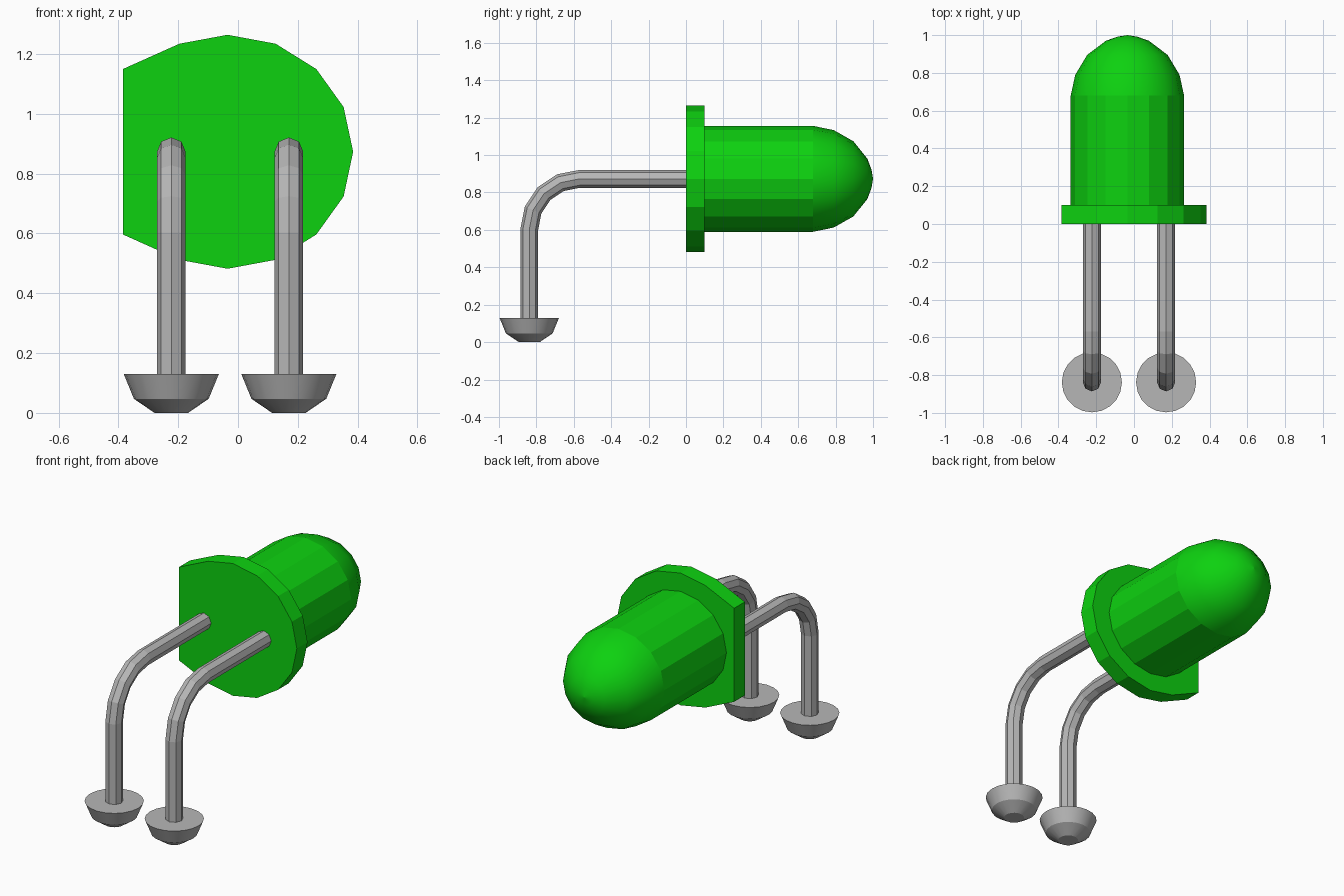
import bpy, bmesh, math
from mathutils import Vector

cube = bpy.data.objects.get("Cube")
if cube:
    bpy.data.objects.remove(cube, do_unlink=True)


def material(name, rgb):
    m = bpy.data.materials.new(name)
    m.use_nodes = True
    m.diffuse_color = (*rgb, 1)
    m.node_tree.nodes["Principled BSDF"].inputs["Base Color"].default_value = (*rgb, 1)
    return m


GREEN = material("green plastic", (0.004, 0.64, 0.005))
GREY = material("grey metal", (0.47, 0.47, 0.47))


def skin(name, rings, mat, smooth=()):
    """Bridge equal rings of points, cap both ends; smooth lists the smooth bands."""
    bm = bmesh.new()
    loops = [[bm.verts.new(p) for p in ring] for ring in rings]
    n = len(loops[0])
    for band, (a, b) in enumerate(zip(loops, loops[1:])):
        for i in range(n):
            j = (i + 1) % n
            f = bm.faces.new((a[i], a[j], b[j], b[i]))
            f.smooth = band in smooth
    bm.faces.new(loops[0])
    bm.faces.new(loops[-1])
    bmesh.ops.remove_doubles(bm, verts=bm.verts, dist=1e-5)
    bmesh.ops.recalc_face_normals(bm, faces=bm.faces)
    # keep the borders between smooth bands and flat faces crisp
    for e in bm.edges:
        if len(e.link_faces) == 2 and e.calc_face_angle() > math.radians(28):
            e.smooth = False
    me = bpy.data.meshes.new(name)
    bm.to_mesh(me)
    bm.free()
    me.materials.append(mat)
    ob = bpy.data.objects.new(name, me)
    bpy.context.collection.objects.link(ob)
    return ob


def ring(centre, u, v, n):
    """n points around centre on the ellipse with half axes u and v."""
    return [centre + u * math.cos(a) + v * math.sin(a)
            for a in (2 * math.pi * i / n for i in range(n))]


X, Y, Z = Vector((1, 0, 0)), Vector((0, 1, 0)), Vector((0, 0, 1))
AXIS = Vector((-0.035, 0, 0.873))

# Lens: 16-sided barrel with a smooth rounded nose pointing back
nose = [(0.68, 1.0), (0.79, 0.92), (0.895, 0.71), (0.97, 0.38), (0.992, 0.17), (1.0, 0.002)]
lens = [(0.08, 1.0)] + nose
skin("lens", [ring(AXIS + Y * y, X * 0.3 * r, Z * 0.283 * r, 16) for y, r in lens],
     GREEN, smooth=range(1, len(lens)))

# Base flange: 16-sided disc with its right side squared off to a flat
outline = [p for i, p in enumerate(ring(AXIS, X * 0.42, Z * 0.391, 16)) if i not in (7, 8, 9)]
for p in outline:
    if p.x < -0.3:
        p.x = -0.385
skin("flange", [[p + Y * y for p in outline] for y in (0, 0.1)], GREEN)

# Bent wire legs and the solder cups they stand in
BEND, WIRE, LEG_Y = 0.27, 0.048, -0.838
for side, x in (("right", -0.223), ("left", 0.17)):
    foot = Vector((x, LEG_Y, 0))
    path = [(foot + Z * 0.1, 0)]
    for k in range(5):
        a = math.pi / 2 * k / 4
        path.append((Vector((x, LEG_Y + BEND * (1 - math.cos(a)),
                             0.603 + BEND * math.sin(a))), a))
    path.append((Vector((x, 0.02, 0.873)), math.pi / 2))
    skin(side + "_leg",
         [ring(c, X * WIRE, (Y * math.cos(a) - Z * math.sin(a)) * WIRE, 8) for c, a in path],
         GREY)

    cup = [(0.0, 0.056), (0.047, 0.125), (0.13, 0.159)]
    skin(side + "_solder_cup",
         [ring(foot + Z * z, X * r, Y * r, 20) for z, r in cup], GREY, smooth=(0, 1))
